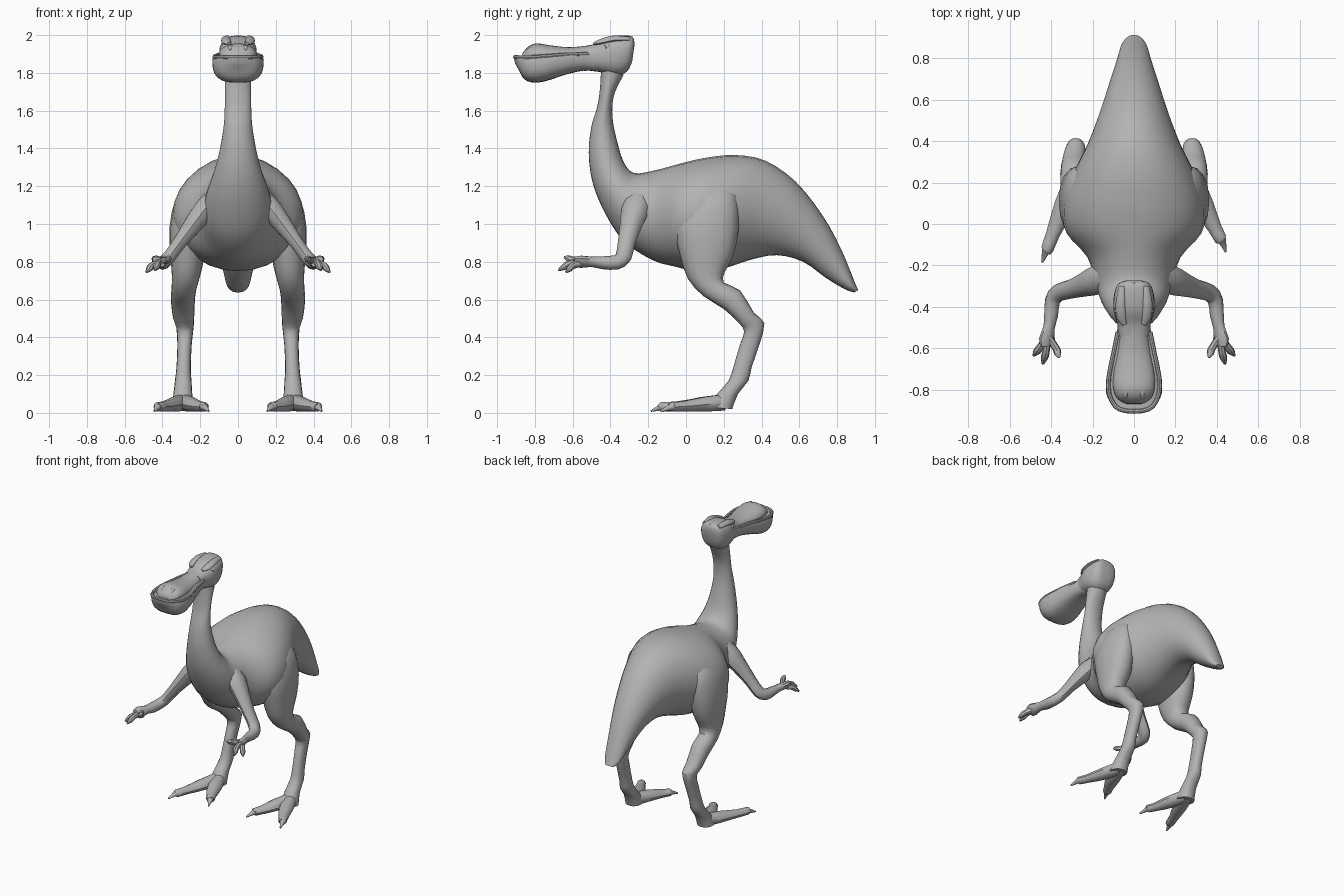
import bpy, bmesh, math
from mathutils import Vector

grey = bpy.data.materials.new("grey_skin")
grey.diffuse_color = (0.45, 0.45, 0.45, 1)


def spline(rows, steps):
    """Catmull-Rom through rows of equal-length numbers."""
    out = []
    for i in range(len(rows) - 1):
        a, b, c, d = (rows[max(i - 1, 0)], rows[i], rows[i + 1], rows[min(i + 2, len(rows) - 1)])
        for s in range(steps):
            t = s / steps
            out.append([0.5 * (2 * q + (r - p) * t + (2 * p - 5 * q + 4 * r - u) * t * t
                               + (3 * q - p - 3 * r + u) * t ** 3) for p, q, r, u in zip(a, b, c, d)])
    return out + [list(rows[-1])]


def skin(name, rings, angle=40):
    """Bridge rings of points into a capped, smooth-shaded object."""
    bm = bmesh.new()
    vs = [[bm.verts.new(p) for p in r] for r in rings]
    n = len(vs[0])
    for a, b in zip(vs, vs[1:]):
        for i in range(n):
            bm.faces.new((a[i], a[(i + 1) % n], b[(i + 1) % n], b[i]))
    bm.faces.new(vs[0][::-1])
    bm.faces.new(vs[-1])
    bmesh.ops.recalc_face_normals(bm, faces=bm.faces)
    me = bpy.data.meshes.new(name)
    bm.to_mesh(me)
    bm.free()
    me.materials.append(grey)
    ob = bpy.data.objects.new(name, me)
    bpy.context.collection.objects.link(ob)
    bpy.ops.object.select_all(action='DESELECT')
    ob.select_set(True)
    bpy.context.view_layer.objects.active = ob
    bpy.ops.object.shade_smooth_by_angle(angle=math.radians(angle))
    return ob


def power(v, e):
    return math.copysign(abs(v) ** e, v)


def loft(name, rows, sides=24, steps=3, mid=0.5, e=1.0, sx=1):
    """Rows: top y, top z, bottom y, bottom z, half width, centre x.
    mid is the height of the widest point, e < 1 squares the section."""
    rings = []
    for ty, tz, by, bz, w, x in spline([(*r, 0)[:6] for r in rows], steps):
        ring = []
        for i in range(sides):
            a = math.tau * i / sides
            c, s = power(math.cos(a), e), power(math.sin(a), e)
            k = mid + s * ((1 - mid) if s > 0 else mid)
            ring.append((sx * (x + w * c), by + (ty - by) * k, bz + (tz - bz) * k))
        rings.append(ring)
    return skin(name, rings)


def tube(name, rows, up=(0, 0, 1), sides=10, steps=2, sx=1):
    """Rows: x, y, z, side radius, up radius."""
    rows = spline(rows, steps)
    pts = [Vector(r[:3]) for r in rows]
    rings = []
    for i, r in enumerate(rows):
        t = (pts[min(i + 1, len(pts) - 1)] - pts[max(i - 1, 0)]).normalized()
        side = t.cross(Vector(up)).normalized()
        u = side.cross(t)
        ring = []
        for k in range(sides):
            a = math.tau * k / sides
            p = pts[i] + side * r[3] * math.cos(a) + u * r[4] * math.sin(a)
            ring.append((sx * p.x, p.y, max(p.z, 0)))
        rings.append(ring)
    return skin(name, rings)


# Tail, trunk and neck in one sweep
loft("body", [
    (.912, .65, .89, .638, .03), (.89, .70, .84, .655, .06), (.82, .87, .74, .715, .086),
    (.72, 1.05, .62, .80, .122), (.58, 1.225, .48, .835, .168), (.42, 1.335, .34, .81, .226),
    (.26, 1.365, .20, .765, .30), (.10, 1.35, .06, .75, .345), (-.03, 1.32, -.06, .775, .325),
    (-.14, 1.29, -.18, .81, .225), (-.25, 1.268, -.33, .91, .185), (-.30, 1.285, -.43, 1.06, .16),
    (-.335, 1.34, -.495, 1.22, .125), (-.36, 1.42, -.515, 1.38, .095), (-.385, 1.53, -.50, 1.52, .075),
    (-.39, 1.62, -.47, 1.62, .07), (-.375, 1.70, -.455, 1.72, .07), (-.33, 1.79, -.45, 1.82, .07)],
    sides=28)

# Skull, with a flat crown
loft("skull", [
    (-.272, 1.95, -.285, 1.86, .05), (-.285, 1.993, -.31, 1.81, .082), (-.35, 1.997, -.36, 1.785, .098),
    (-.42, 1.985, -.42, 1.795, .098), (-.48, 1.955, -.49, 1.812, .08), (-.54, 1.94, -.54, 1.81, .075)],
    mid=.55, e=.8)

# Scoop-shaped lower bill, widest at its lip
loft("lower_bill", [
    (-.46, 1.90, -.46, 1.805, .07), (-.54, 1.905, -.54, 1.812, .088), (-.64, 1.902, -.64, 1.79, .112),
    (-.74, 1.892, -.73, 1.76, .133), (-.82, 1.885, -.80, 1.748, .134), (-.87, 1.883, -.855, 1.765, .108),
    (-.90, 1.884, -.885, 1.815, .07), (-.912, 1.884, -.905, 1.85, .03)], mid=.88, e=.68)

# Raised rim of the lip
path = [(.078, -.52, 1.9), (.098, -.62, 1.897), (.122, -.74, 1.888), (.12, -.82, 1.882),
        (.09, -.88, 1.882), (.04, -.902, 1.884)]
rim = path + [(-x, y, z) for x, y, z in reversed(path)]
tube("bill_rim", [(*p, .011, .011) for p in rim], sides=8)

# Upper bill mound
loft("upper_bill", [
    (-.42, 1.965, -.42, 1.86, .07), (-.52, 1.945, -.52, 1.86, .068), (-.62, 1.936, -.62, 1.86, .08),
    (-.72, 1.946, -.72, 1.86, .098), (-.79, 1.956, -.79, 1.86, .1), (-.835, 1.94, -.845, 1.86, .082),
    (-.865, 1.905, -.87, 1.86, .04)], mid=.4)

for s, side in ((1, "right"), (-1, "left")):
    # Brow, eye and nostril
    tube("brow_" + side, [(.058, -.30, 1.98, .016, .01), (.066, -.38, 1.982, .024, .015),
                          (.062, -.45, 1.966, .024, .013), (.045, -.485, 1.956, .012, .008)],
         up=(.35, 0, 1), sx=s)
    tube("eye_" + side, [(.07, -.405, 1.935, .008, .008), (.08, -.42, 1.937, .02, .016),
                         (.09, -.43, 1.937, .008, .008)], sx=s)
    tube("nostril_" + side, [(.035, -.79, 1.943, .006, .005), (.04, -.82, 1.937, .014, .011),
                             (.04, -.845, 1.92, .006, .005)], sx=s)

    # Thigh, shin and upright foot bone: front edge, back edge, half width, centre x
    loft("leg_" + side, [
        (.05, 1.20, .20, 1.22, .04, .22), (-.03, 1.12, .27, 1.15, .085, .245),
        (-.06, .98, .28, .98, .098, .265), (-.03, .83, .25, .83, .09, .268),
        (.01, .71, .205, .745, .075, .275), (.09, .62, .20, .69, .066, .286),
        (.20, .55, .285, .65, .064, .292), (.28, .475, .36, .53, .056, .288),
        (.308, .43, .415, .475, .046, .281), (.285, .36, .388, .36, .038, .283),
        (.25, .24, .347, .24, .038, .288), (.225, .17, .33, .17, .044, .29),
        (.165, .10, .275, .10, .05, .292), (.12, .03, .245, .02, .06, .295)],
        sides=16, steps=2, e=.9, sx=s)

    # Two splayed toes with claws
    d = 0 if s > 0 else -.05
    tube("outer_toe_" + side, [
        (.30, .20, .055, .04, .045), (.335, .09, .045, .05, .04), (.39, -.02 + d / 2, .034, .034, .028),
        (.42, -.075 + d, .032, .03, .026), (.425, -.08 + d, .03, .02, .018),
        (.443, -.135 + d, .01, .005, .005)], sx=s)
    tube("inner_toe_" + side, [
        (.285, .20, .055, .04, .045), (.25, .08, .045, .05, .04), (.205, -.02, .034, .034, .028),
        (.18, -.065, .032, .03, .026), (.178, -.07, .03, .02, .018), (.155, -.125, .01, .005, .005)], sx=s)

    # Arm down to the palm
    tube("arm_" + side, [
        (.10, -.24, 1.16, .06, .05), (.17, -.265, 1.085, .075, .06), (.235, -.29, 1.0, .06, .052),
        (.31, -.315, .90, .046, .038), (.365, -.332, .825, .044, .036), (.393, -.37, .797, .04, .036),
        (.40, -.44, .795, .033, .036), (.41, -.50, .80, .026, .03), (.42, -.555, .80, .026, .044),
        (.42, -.59, .80, .02, .036)], up=(.8, 0, .6), sx=s)

    # Fingers: inner, middle, outer
    for name, mx, mz, tx, ty, tz in (("inner", .375, .81, .362, -.645, .825),
                                     ("middle", .425, .79, .44, -.675, .755),
                                     ("outer", .455, .78, .485, -.635, .745)):
        my = (ty - .56) / 2
        tube(name + "_finger_" + side, [
            (.415, -.54, .80, .017, .02), (mx, my, mz, .018, .019),
            ((mx + tx) / 2, (my + ty) / 2, (mz + tz) / 2, .018, .017), (tx, ty, tz, .006, .006)],
            sides=8, sx=s)
